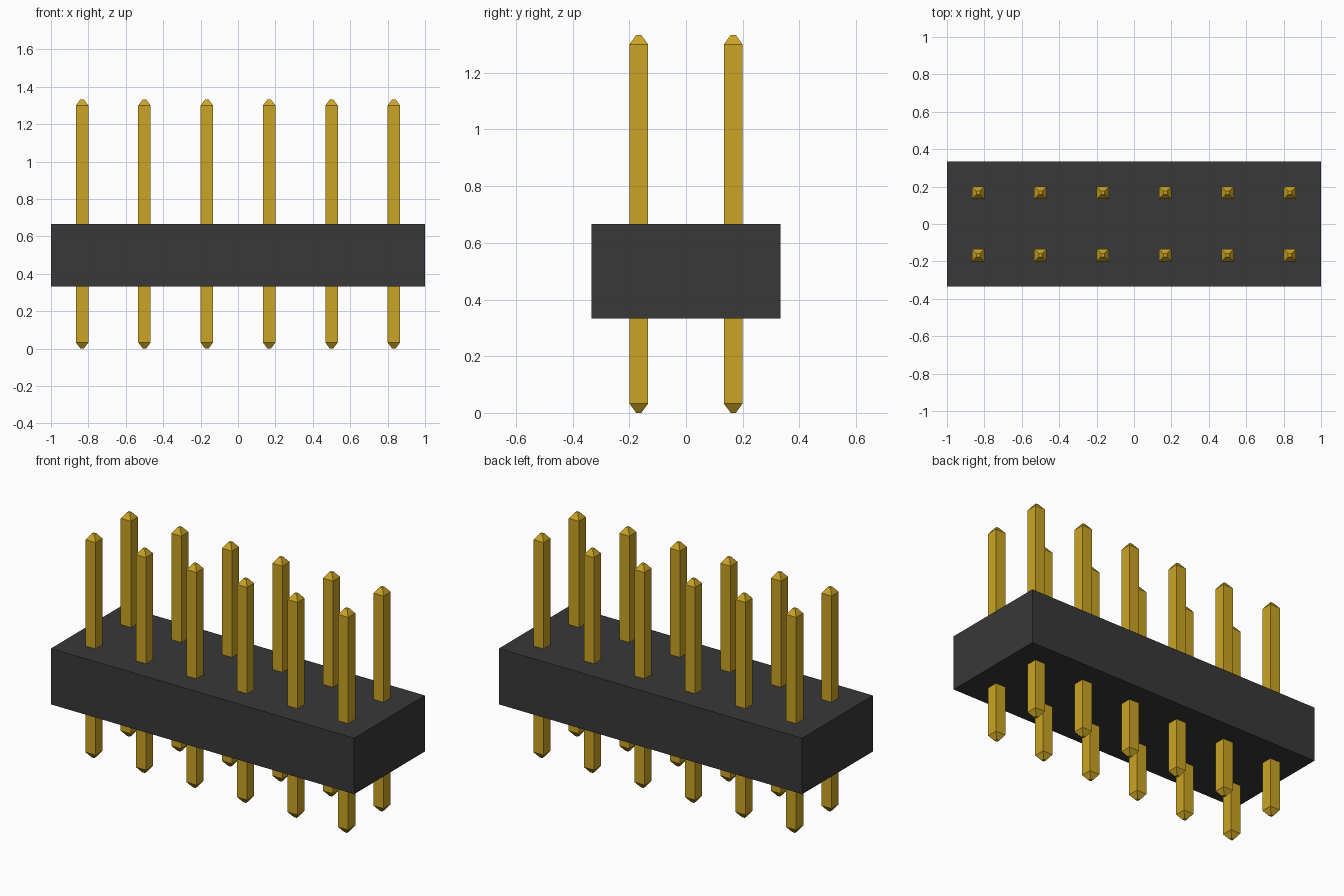
import bpy
import bmesh

cube = bpy.data.objects.get("Cube")
if cube:
    bpy.data.objects.remove(cube, do_unlink=True)


def make_material(name, rgb, metallic=0.0):
    mat = bpy.data.materials.new(name)
    mat.use_nodes = True
    color = (*rgb, 1.0)
    mat.diffuse_color = color
    mat.node_tree.nodes["Principled BSDF"].inputs["Base Color"].default_value = color
    return mat


def add_object(name, mesh, location=(0, 0, 0)):
    obj = bpy.data.objects.new(name, mesh)
    obj.location = location
    bpy.context.collection.objects.link(obj)
    return obj


def square_loft(name, sections, mat):
    """Skin a stack of squares or rectangles given as (half_x, half_y, z)."""
    bm = bmesh.new()
    rings = [[bm.verts.new((sx * hx, sy * hy, z))
              for sx, sy in ((-1, -1), (1, -1), (1, 1), (-1, 1))]
             for hx, hy, z in sections]
    for low, high in zip(rings, rings[1:]):
        for i in range(4):
            j = (i + 1) % 4
            bm.faces.new((low[i], low[j], high[j], high[i]))
    bm.faces.new(rings[0][::-1])
    bm.faces.new(rings[-1])
    mesh = bpy.data.meshes.new(name)
    bm.to_mesh(mesh)
    bm.free()
    mesh.materials.append(mat)
    return mesh


black = make_material("black plastic", (0.04, 0.04, 0.04))
gold = make_material("gold metal", (0.6, 0.37, 0.018))

PITCH = 1 / 3
HEIGHT = 4 / 3
PIN = 1 / 30      # half width of a pin, also the height of its tapered tip
TIP = 0.009       # half width of the blunt tip

# Plastic housing
add_object("housing", square_loft(
    "housing", [(1, PITCH, PITCH), (1, PITCH, 2 * PITCH)], black))

# Square pins with tapered ends, two rows of six sharing one mesh
pin_mesh = square_loft("pin", [(TIP, TIP, 0), (PIN, PIN, PIN),
                               (PIN, PIN, HEIGHT - PIN), (TIP, TIP, HEIGHT)], gold)
for row, y in (("front", -PITCH / 2), ("back", PITCH / 2)):
    for i in range(6):
        add_object(f"{row}_pin_{i + 1}", pin_mesh, ((i - 2.5) * PITCH, y, 0))
